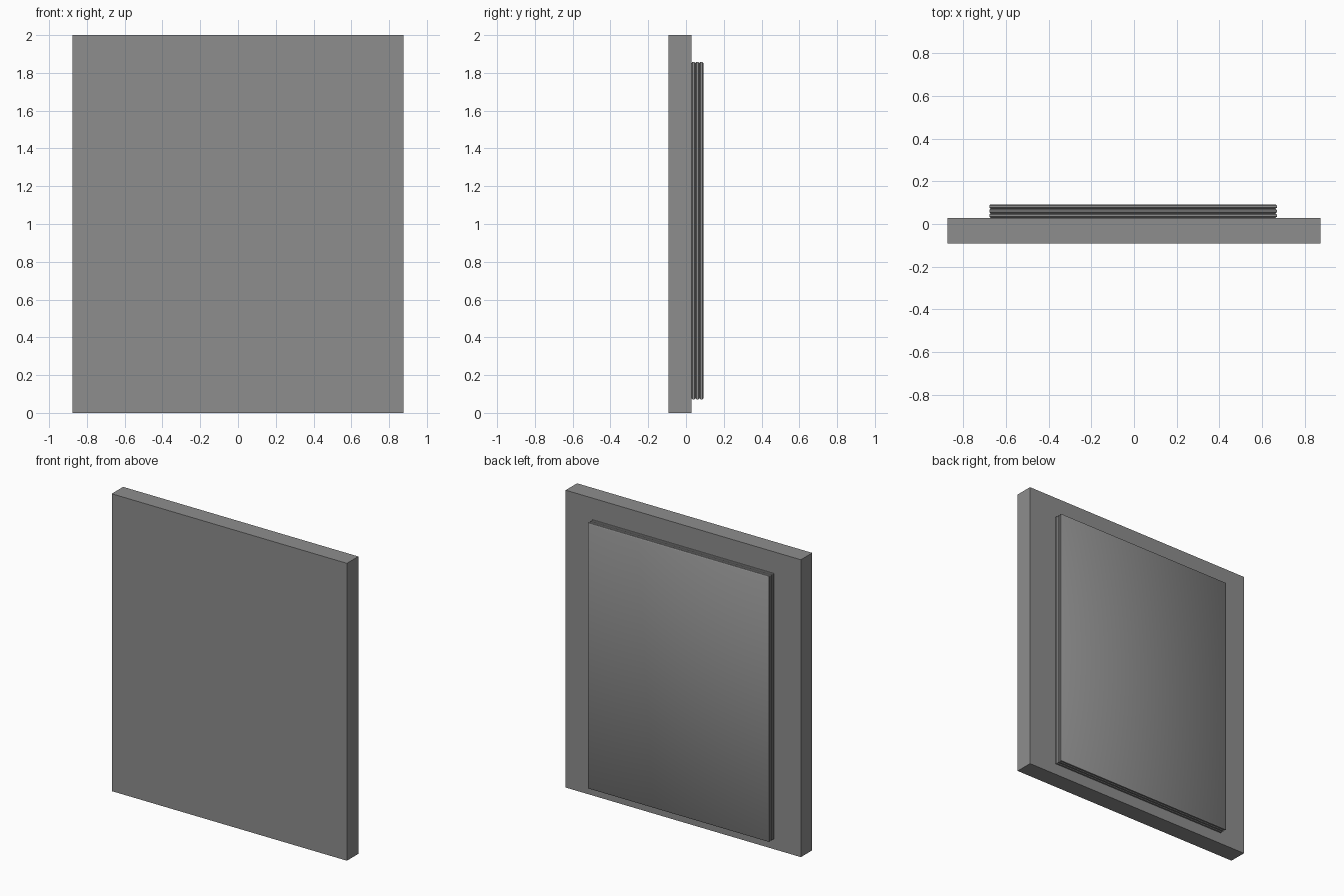
import bpy, bmesh

if "Cube" in bpy.data.objects:
    bpy.data.objects.remove(bpy.data.objects["Cube"])

Y_FRONT, Y_MID, Y_BACK = -0.092, 0.029, 0.092

# Dark grey finish
dark = bpy.data.materials.new("dark_grey")
dark.diffuse_color = (0.27, 0.27, 0.27, 1)
dark.use_nodes = True
dark.node_tree.nodes["Principled BSDF"].inputs["Base Color"].default_value = dark.diffuse_color


def finish(name, bm):
    bmesh.ops.recalc_face_normals(bm, faces=bm.faces)
    me = bpy.data.meshes.new(name)
    bm.to_mesh(me)
    bm.free()
    me.materials.append(dark)
    ob = bpy.data.objects.new(name, me)
    bpy.context.collection.objects.link(ob)
    return ob


def loft(name, x0, x1, z0, z1, profile):
    """Stack rectangles along y; profile holds (inset, y) pairs."""
    bm = bmesh.new()
    rings = []
    for d, y in profile:
        corners = ((x0 + d, z0 + d), (x1 - d, z0 + d), (x1 - d, z1 - d), (x0 + d, z1 - d))
        rings.append([bm.verts.new((x, y, z)) for x, z in corners])
    for a, b in zip(rings, rings[1:]):
        for i in range(4):
            j = (i + 1) % 4
            bm.faces.new((a[i], a[j], b[j], b[i]))
    bm.faces.new(rings[0])
    bm.faces.new(rings[-1])
    return finish(name, bm)


# Main slab
loft("slab", -0.875, 0.875, 0, 2, [(0, Y_FRONT), (0, Y_MID)])

# Raised back panel with three bevelled ridges around its rim
t = (Y_BACK - Y_MID) / 3
profile = [(0.006, Y_MID)]
for k in range(3):
    y = Y_MID + k * t
    profile += [(0, y + 0.25 * t), (0, y + 0.75 * t), (0.006, y + t)]
panel = loft("back_panel", -0.679, 0.670, 0.072, 1.858, profile)

# Soft shading on the panel face, crisp ridge edges
bpy.context.view_layer.objects.active = panel
panel.select_set(True)
bpy.ops.object.shade_smooth_by_angle(angle=0.8)
